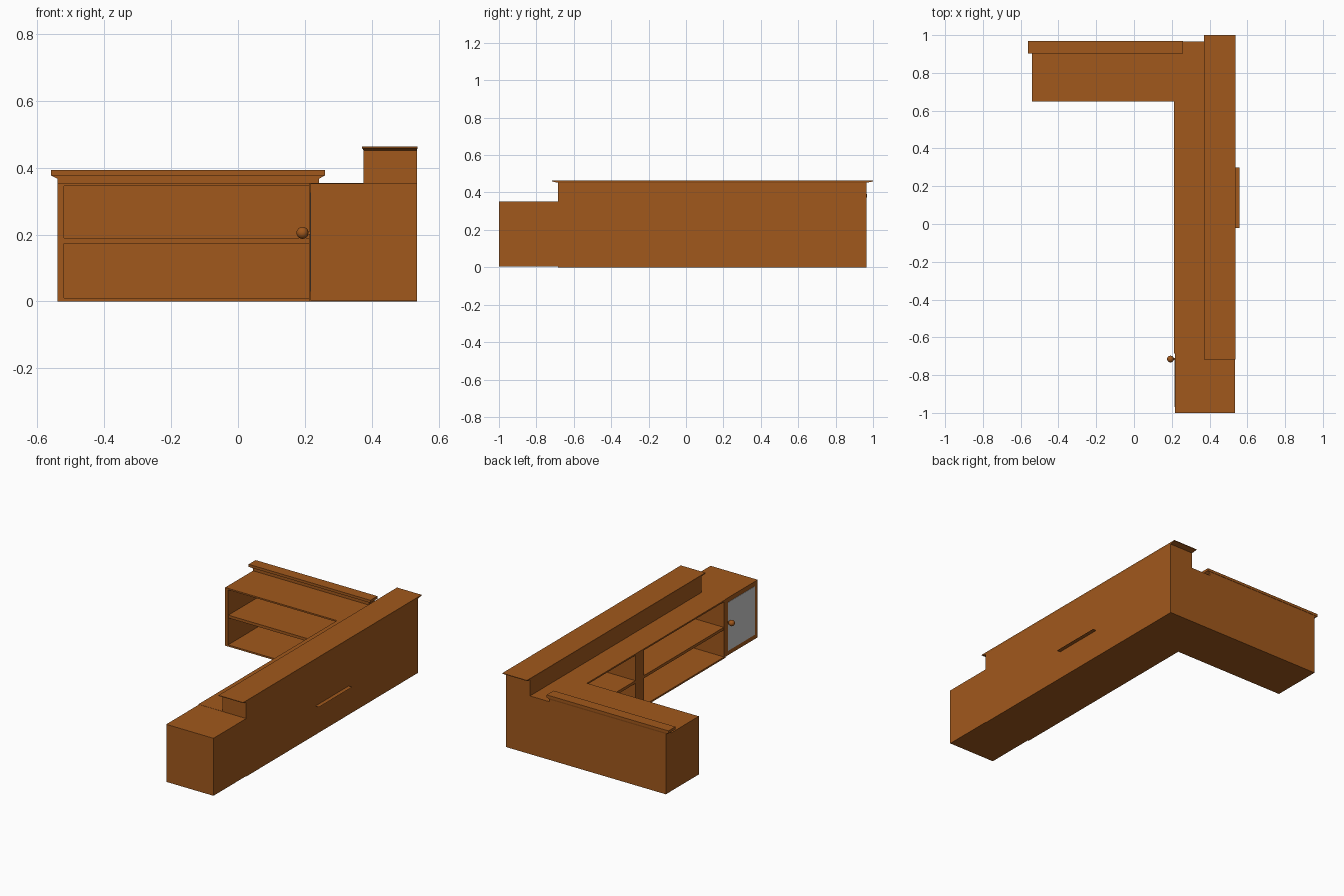
import bpy, bmesh

if "Cube" in bpy.data.objects:
    bpy.data.objects.remove(bpy.data.objects["Cube"])

wood = bpy.data.materials.new("brown_wood")
wood.diffuse_color = (0.356, 0.098, 0.0116, 1)
wood.use_nodes = True
wood.node_tree.nodes["Principled BSDF"].inputs["Base Color"].default_value = wood.diffuse_color


def finish(name, bm, mat=wood):
    bmesh.ops.recalc_face_normals(bm, faces=bm.faces)
    me = bpy.data.meshes.new(name)
    bm.to_mesh(me)
    bm.free()
    ob = bpy.data.objects.new(name, me)
    bpy.context.collection.objects.link(ob)
    if mat:
        me.materials.append(mat)
    return ob


def prism(name, outline, z0, z1, mat=wood):
    bm = bmesh.new()
    face = bm.faces.new([bm.verts.new((x, y, z0)) for x, y in outline])
    top = bmesh.ops.extrude_face_region(bm, geom=[face], use_keep_orig=True)["geom"]
    for v in top:
        if isinstance(v, bmesh.types.BMVert):
            v.co.z = z1
    return finish(name, bm, mat)


def box(name, x0, x1, y0, y1, z0, z1, mat=wood):
    return prism(name, [(x0, y0), (x1, y0), (x1, y1), (x0, y1)], z0, z1, mat)


def loft(name, rings):
    """Stack of rectangles (x0, x1, y0, y1, z) joined into one moulding."""
    bm = bmesh.new()
    loops = [[bm.verts.new((x, y, z)) for x, y in ((a, c), (b, c), (b, d), (a, d))]
             for a, b, c, d, z in rings]
    for lo, hi in zip(loops, loops[1:]):
        for i in range(4):
            j = (i + 1) % 4
            bm.faces.new((lo[i], lo[j], hi[j], hi[i]))
    bm.faces.new(loops[0][::-1])
    bm.faces.new(loops[-1])
    return finish(name, bm)


# L-shaped floor, middle shelf and counter
L_shape = [(-.54, .965), (-.54, .648), (.213, .648), (.213, -.685), (.535, -.685), (.535, .965)]
L_inner = [(-.525, .955), (-.525, .650), (.215, .650), (.215, -.68), (.525, -.68), (.525, .955)]
prism("floor_panel", L_shape, 0, .01)
prism("middle_shelf", L_inner, .173, .19)
prism("counter_top", L_shape, .345, .354)

# Upright panels
box("wing_back_wall", -.54, .535, .95, .965, .01, .345)
box("main_outer_wall", .52, .535, -.685, .95, .01, .345)
box("wing_end_wall", -.54, -.52, .648, .95, .01, .345)
box("main_end_wall", .213, .52, -.685, -.67, .01, .345)
box("shelf_divider", .213, .52, .10, .18, .01, .345)

# Paper-thin tongue showing through the outer wall
box("wall_tongue", .50, .559, -.02, .30, .1748, .1750)

# Raised service ledge and its bevelled cap
box("raised_ledge", .375, .535, -.685, .965, .354, .453)
loft("ledge_cap", [(.375, .535, -.685, .965, .452),
                   (.371, .537, -.717, 1.0, .459),
                   (.371, .537, -.717, 1.0, .463)])

# Moulding along the back of the wing: ends flare out, front steps out
loft("wing_moulding", [(-.54, .243, .915, .965, .354),
                       (-.54, .243, .915, .965, .367),
                       (-.56, .26, .915, .967, .377),
                       (-.56, .26, .902, .969, .377),
                       (-.56, .26, .902, .969, .393)])

# End cupboard with grey door panel
box("end_cupboard", .217, .535, -1, -.685, .003, .353)
box("door_panel", .2155, .22, -.97, -.712, .03, .325, None)

# Round door knob on a short stem
bm = bmesh.new()
bmesh.ops.create_uvsphere(bm, u_segments=20, v_segments=12, radius=.018)
bmesh.ops.translate(bm, verts=bm.verts, vec=(.193, -.715, .205))
knob = finish("door_knob", bm)
knob.data.polygons.foreach_set("use_smooth", [True] * len(knob.data.polygons))
box("knob_stem", .20, .219, -.720, -.710, .200, .210)
